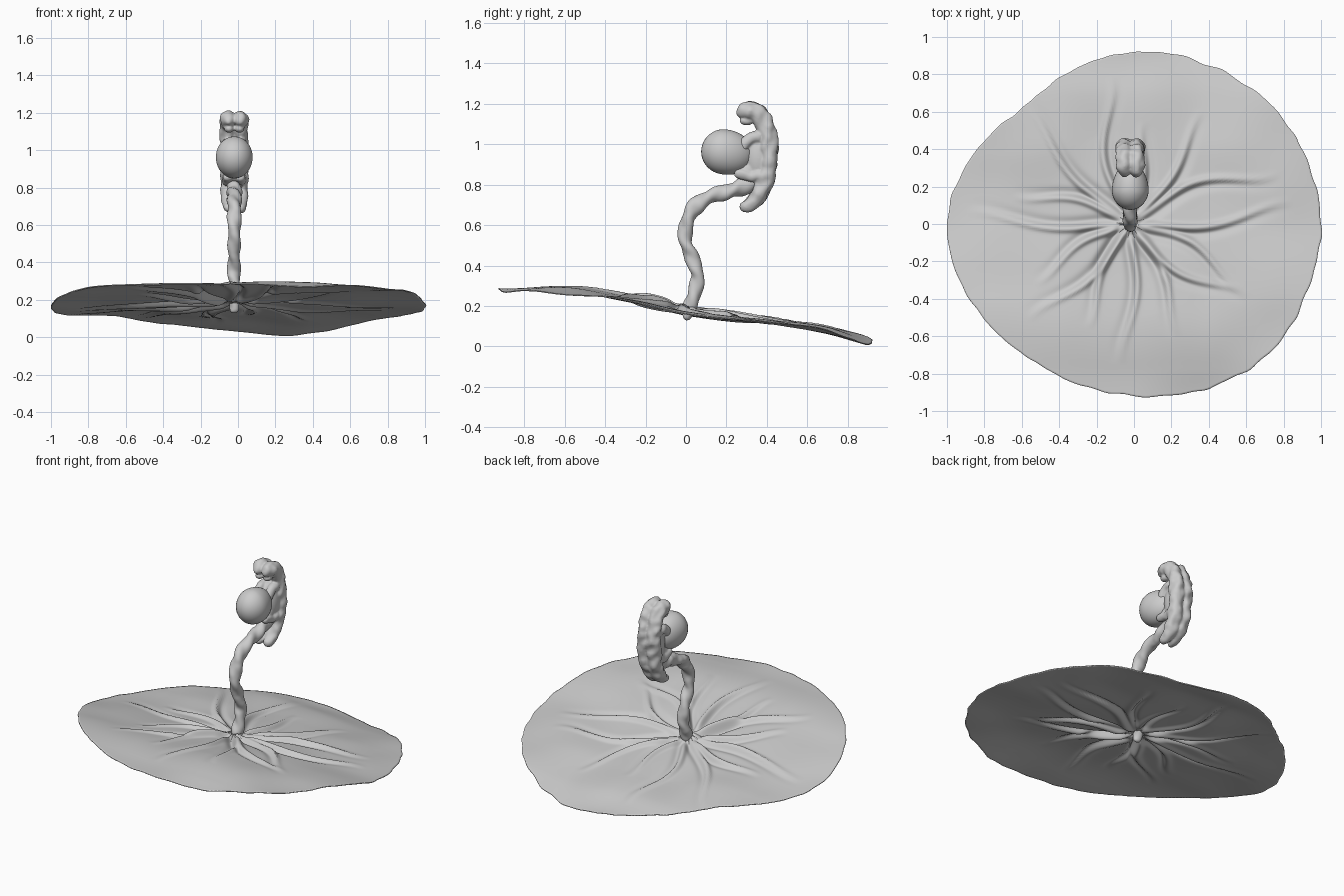
import bpy, bmesh, math
from mathutils import Vector, noise

if "Cube" in bpy.data.objects:
    bpy.data.objects.remove(bpy.data.objects["Cube"])

grey = bpy.data.materials.new("plain_grey")
grey.use_nodes = True
grey.diffuse_color = (0.6, 0.6, 0.6, 1)
grey.node_tree.nodes["Principled BSDF"].inputs["Base Color"].default_value = (0.6, 0.6, 0.6, 1)

MID = -0.02  # x of the cord and body


def finish(name, bm):
    bmesh.ops.recalc_face_normals(bm, faces=bm.faces)
    mesh = bpy.data.meshes.new(name)
    bm.to_mesh(mesh)
    bm.free()
    mesh.materials.append(grey)
    mesh.shade_smooth()
    ob = bpy.data.objects.new(name, mesh)
    bpy.context.collection.objects.link(ob)
    return ob


def spline(values, t):
    """Smooth curve through evenly spaced values, t from 0 to 1."""
    s = t * (len(values) - 1)
    i = min(int(s), len(values) - 2)
    f = s - i
    p = [values[max(0, min(len(values) - 1, i + k))] for k in (-1, 0, 1, 2)]
    return p[1] + (p[2] - p[0]) * (f / 2) + (p[0] * 2 - p[1] * 5 + p[2] * 4 - p[3]) * (f * f / 2) \
        + (p[1] * 3 - p[0] - p[2] * 3 + p[3]) * (f ** 3 / 2)


def tube(bm, path, radii, x=MID, steps=60, sides=20, lobe=0.0, turns=0, lump=0.0):
    """Sweep a round section along (y, z) points, closed with tapered ends."""
    pts = [Vector((x, y, z)) for y, z in path]
    rings = []
    for k in range(steps + 1):
        t = k / steps
        c = spline(pts, t)
        d = (spline(pts, min(1, t + 0.01)) - spline(pts, max(0, t - 0.01))).normalized()
        side = Vector((1, 0, 0))
        up = d.cross(side)
        e = min(t, 1 - t) * steps
        r = spline(radii, t) * math.sqrt(max(0.03, 1 - max(0, 1 - e / 4) ** 2))
        ring = []
        for j in range(sides):
            a = math.tau * j / sides
            q = r * (1 + lobe * math.cos(2 * a + turns * math.tau * t))
            p = c + side * math.cos(a) * q + up * math.sin(a) * q
            p += (p - c) * lump * noise.noise(p * 22)
            ring.append(bm.verts.new(p))
        rings.append(ring)
    for a, b in zip(rings, rings[1:]):
        for j in range(sides):
            n = (j + 1) % sides
            bm.faces.new((a[j], a[n], b[n], b[j]))
    bm.faces.new(rings[0])
    bm.faces.new(rings[-1])


def ball(bm, centre, size):
    made = bmesh.ops.create_uvsphere(bm, u_segments=32, v_segments=20, radius=1)["verts"]
    for v in made:
        v.co = Vector(centre) + Vector([a * b for a, b in zip(v.co, size)])


# Wide veined disc: outline radius every 22.5 degrees, height along y
OUTLINE = [1.0, .985, .965, .935, .92, .885, .86, .94, 1.0, .97, .92, .905, .92, .96, 1.0, .995, 1.0]
SLOPE = [.283, .285, .268, .23, .182, .15, .13, .10, .045]
# Veins: direction in degrees, reach, bend
VEINS = [(52, .72, -.1), (27, .85, .15), (2, .88, -.1), (-22, .7, .15), (-40, .75, -.15),
         (-60, .65, .12), (-88, .75, .1), (-117, .6, -.1), (-130, .75, .12), (-154, .6, -.12),
         (180, .88, .08), (160, .65, -.12), (137, .85, .1), (106, .8, .15), (78, .55, -.1)]


def disc_height(x, y):
    z = spline(SLOPE, (max(-.92, min(.92, y)) + .92) / 1.84)
    z -= .06 * max(0, y) ** 2 * math.exp(-((x - .3) / .25) ** 2) + .02 * x * x
    r = math.hypot(x - MID, y)
    z += .022 * noise.noise(Vector((x * 2.6, y * 2.6, 3))) * min(1, r * 2)
    for deg, reach, bend in VEINS:
        if .03 < r < reach:
            u = r / reach
            a = math.atan2(y, x - MID) - math.radians(deg) - bend * math.sin(u * 5)
            a = (a + math.pi) % math.tau - math.pi
            if abs(a) < 1:
                d = r * a
                fade = math.sin(math.pi * u ** .6)
                z += fade * (.024 * math.exp(-(d / .018) ** 2) - .014 * math.exp(-((d + .035) / .025) ** 2))
    return z


bm = bmesh.new()
SEG, RINGS = 288, 90
centre = bm.verts.new((MID, 0, disc_height(MID, 0)))
last = None
for i in range(1, RINGS + 1):
    ring = []
    for j in range(SEG):
        a = math.tau * j / SEG
        edge = spline(OUTLINE, j / SEG)
        edge += .012 * noise.noise(Vector((math.cos(a) * 9, math.sin(a) * 9, 0)))
        f = i / RINGS
        x = MID * (1 - f) + math.cos(a) * edge * f
        y = math.sin(a) * edge * f
        ring.append(bm.verts.new((x, y, disc_height(x, y))))
    for j in range(SEG):
        n = (j + 1) % SEG
        if last:
            bm.faces.new((last[j], ring[j], ring[n], last[n]))
        else:
            bm.faces.new((centre, ring[j], ring[n]))
    last = ring
disc = finish("veined_disc", bm)
shell = disc.modifiers.new("thickness", "SOLIDIFY")
shell.thickness = 0.006
shell.offset = 0

# Twisted cord rising from the disc
bm = bmesh.new()
tube(bm, [(0, .13), (.02, .2), (.045, .27), (.057, .35), (.03, .44), (-.003, .52), (.004, .61),
          (.045, .69), (.12, .74), (.2, .765), (.27, .785), (.34, .83)],
     [.018, .034, .034, .034, .033, .033, .035, .038, .036, .036, .04, .04],
     steps=150, sides=24, lobe=.13, turns=7, lump=.1)
finish("twisted_cord", bm)

# Curled body: torso, two long folded limbs and short inner limbs, fused together
bm = bmesh.new()
ball(bm, (MID, .36, .93), (.062, .075, .13))
ball(bm, (MID, .31, .87), (.05, .065, .05))
for s in (-1, 1):
    tube(bm, [(.265, .685), (.31, .70), (.365, .755), (.395, .84), (.408, .94), (.405, 1.04),
              (.385, 1.11), (.345, 1.155), (.30, 1.165), (.25, 1.145)],
         [.022, .032, .04, .044, .046, .046, .044, .046, .044, .02],
         x=MID + s * .031, lump=.3)
    tube(bm, [(.38, 1.03), (.33, 1.03), (.29, 1.0), (.27, .96)], [.03, .03, .028, .02],
         x=MID + s * .038, steps=24, lump=.25)
    tube(bm, [(.38, .87), (.33, .84), (.28, .85), (.24, .86)], [.03, .03, .026, .02],
         x=MID + s * .035, steps=24, lump=.25)
    ball(bm, (MID + s * .028, .30, 1.115), (.026, .035, .022))
body = finish("curled_body", bm)
fuse = body.modifiers.new("fuse", "REMESH")
fuse.mode = "VOXEL"
fuse.voxel_size = 0.006
fuse.use_smooth_shade = True
soft = body.modifiers.new("soften", "SMOOTH")
soft.iterations = 4

# Large egg-shaped ball held at the front, narrowing towards the body
bm = bmesh.new()
ball(bm, (MID, .19, .955), (.1, .115, .112))
for v in bm.verts:
    k = max(0, (v.co.y - .17) / .135)
    v.co.x = MID + (v.co.x - MID) * (1 - .15 * k)
    v.co.z -= .012 * k - .008
    v.co.y += .03 * k
finish("round_ball", bm)
